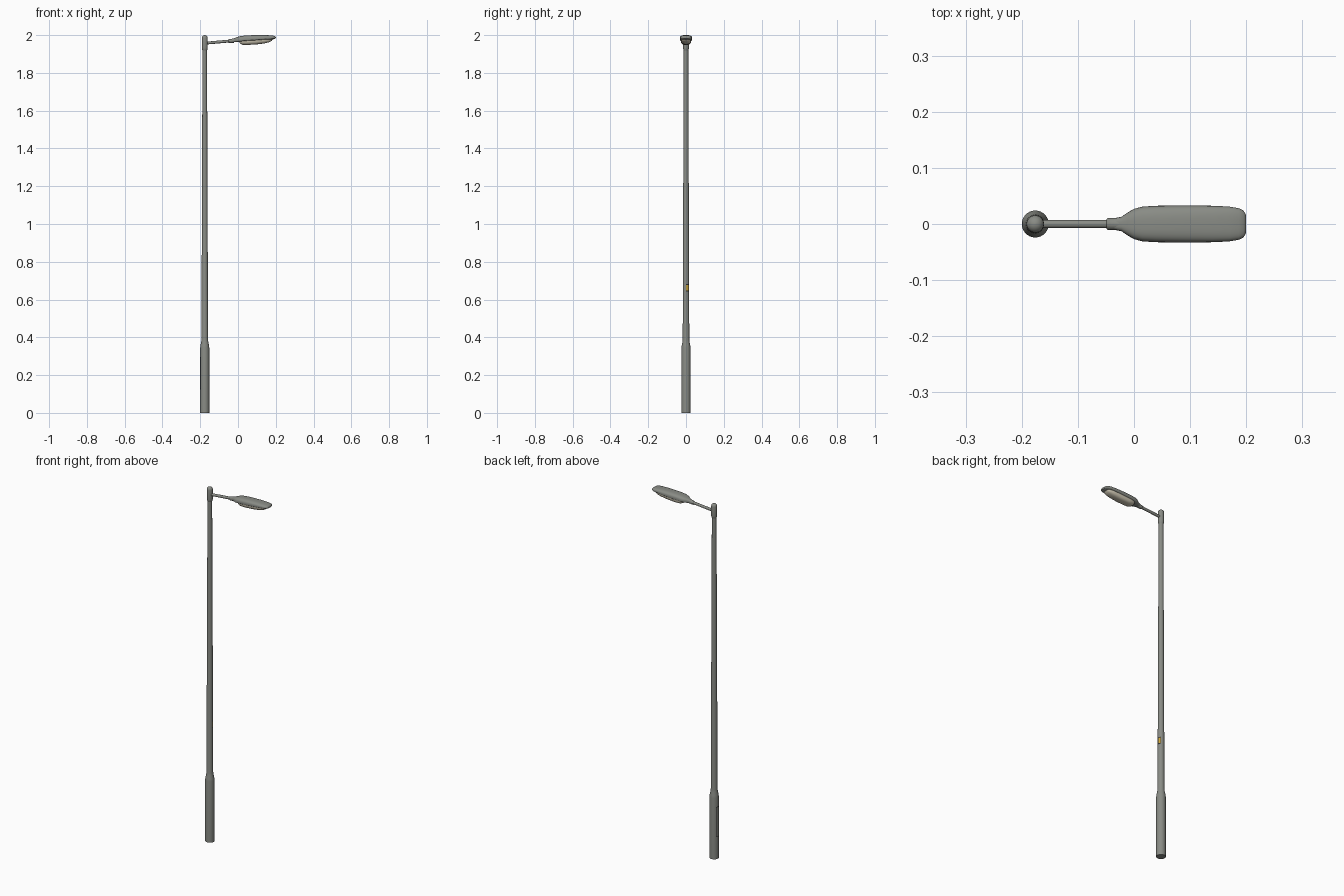
import bpy, bmesh, math

if "Cube" in bpy.data.objects:
    bpy.data.objects.remove(bpy.data.objects["Cube"])

PX = -0.176  # pole axis


def material(name, rgb):
    m = bpy.data.materials.new(name)
    m.diffuse_color = (*rgb, 1)
    m.use_nodes = True
    m.node_tree.nodes["Principled BSDF"].inputs["Base Color"].default_value = m.diffuse_color
    return m


GREY = material("galvanised grey", (0.25, 0.26, 0.235))
LENS = material("warm lens", (0.62, 0.57, 0.45))
YELLOW = material("label yellow", (0.65, 0.40, 0.04))
DARK = material("dark gap", (0.03, 0.03, 0.03))


def finish(name, rings, mat, closed=True, angle=40):
    """Skin a list of vertex rings into one object."""
    bm = bmesh.new()
    vs = [[bm.verts.new(p) for p in r] for r in rings]
    n = len(rings[0])
    for a, b in zip(vs, vs[1:]):
        for i in range(n if closed else n - 1):
            j = (i + 1) % n
            bm.faces.new((a[i], a[j], b[j], b[i]))
    if closed:
        bm.faces.new(vs[0][::-1])
        bm.faces.new(vs[-1])
        bmesh.ops.recalc_face_normals(bm, faces=bm.faces)
    me = bpy.data.meshes.new(name)
    bm.to_mesh(me)
    bm.free()
    me.materials.append(mat)
    ob = bpy.data.objects.new(name, me)
    bpy.context.collection.objects.link(ob)
    bpy.ops.object.select_all(action='DESELECT')
    ob.select_set(True)
    bpy.context.view_layer.objects.active = ob
    bpy.ops.object.shade_smooth_by_angle(angle=math.radians(angle))
    return ob


def lathe(name, profile, mat, n=32):
    rings = [[(PX + r * math.cos(math.tau * i / n), r * math.sin(math.tau * i / n), z)
              for i in range(n)] for r, z in profile]
    return finish(name, rings, mat)


def loft(name, stations, mat, power=1.0, n=40):
    """Sections along x: (x, half width, bottom, seam, top)."""
    rings = []
    for x, w, lo, mid, hi in stations:
        ring = []
        for i in range(n):
            t = math.tau * i / n
            c, s = math.cos(t), math.sin(t)
            y = w * math.copysign(abs(c) ** power, c)
            h = (hi - mid) if s > 0 else (mid - lo)
            ring.append((x, y, mid + h * math.copysign(abs(s) ** power, s)))
        rings.append(ring)
    return finish(name, rings, mat)


def arc_plate(name, r, a0, a1, z0, z1, mat, n=8):
    """Thin curved plate hugging the pole."""
    angs = [math.radians(a0 + (a1 - a0) * i / n) for i in range(n + 1)]
    rings = [[(PX + r * math.cos(a), r * math.sin(a), z) for a in angs] for z in (z0, z1)]
    return finish(name, rings, mat, closed=False)


# Pole: wide base, shoulder, tapering shaft
lathe("pole", [(0.024, 0), (0.024, 0.345), (0.0225, 0.358), (0.0185, 0.378),
               (0.0175, 0.39), (0.012, 1.935)], GREY)
# Domed cap on the pole top
dome = [(0.0155 * math.cos(t), 1.985 + 0.015 * math.sin(t))
        for t in [math.radians(a) for a in (0, 18, 36, 54, 70, 84)]]
lathe("pole_cap", [(0.012, 1.918), (0.0145, 1.925), (0.0155, 1.932)] + dome
      + [(0.0005, 2.0)], GREY)

# Arm and its collar
loft("arm", [(x, 0.0075, z - 0.0075, z, z + 0.0075)
             for x, z in ((PX, 1.957), (-0.03, 1.970))], GREY, n=24)
loft("arm_collar", [(x, r, z - r, z, z + r) for x, r, z in
                    ((-0.049, 0.0085, 1.968), (-0.047, 0.0105, 1.968),
                     (-0.022, 0.0115, 1.971))], GREY, n=24)

# Lamp housing
loft("lamp_housing", [
    (-0.036, 0.010, 1.961, 1.969, 1.979), (-0.022, 0.013, 1.962, 1.971, 1.983),
    (-0.012, 0.020, 1.963, 1.972, 1.987), (0.000, 0.027, 1.964, 1.973, 1.991),
    (0.015, 0.031, 1.965, 1.974, 1.995), (0.04, 0.0325, 1.967, 1.976, 1.998),
    (0.09, 0.033, 1.970, 1.979, 2.000), (0.14, 0.0325, 1.974, 1.983, 2.000),
    (0.17, 0.031, 1.976, 1.985, 1.999), (0.187, 0.028, 1.978, 1.986, 1.997),
    (0.195, 0.024, 1.980, 1.987, 1.995), (0.199, 0.018, 1.982, 1.987, 1.992),
    (0.200, 0.013, 1.985, 1.987, 1.990)], GREY, power=0.7)
# Lens bowl under the housing
loft("lamp_lens", [
    (0.008, 0.015, 1.960, 1.972, 1.976), (0.013, 0.021, 1.954, 1.972, 1.976),
    (0.024, 0.026, 1.949, 1.973, 1.977), (0.05, 0.028, 1.948, 1.975, 1.979),
    (0.10, 0.028, 1.951, 1.979, 1.983), (0.14, 0.027, 1.956, 1.982, 1.986),
    (0.165, 0.025, 1.962, 1.983, 1.987), (0.178, 0.020, 1.969, 1.984, 1.987),
    (0.184, 0.013, 1.976, 1.984, 1.987)], LENS, power=0.7)

# Access door on the rear of the base, with a dark gap around it
arc_plate("door_gap", 0.0242, 148, 212, 0.125, 0.295, DARK)
arc_plate("access_door", 0.0245, 151, 209, 0.128, 0.292, GREY)

# Number plate on the shaft, facing +x
arc_plate("label_backing", 0.0172, -4, 52, 0.642, 0.682, DARK)
arc_plate("label", 0.0175, 2, 46, 0.647, 0.677, YELLOW)
